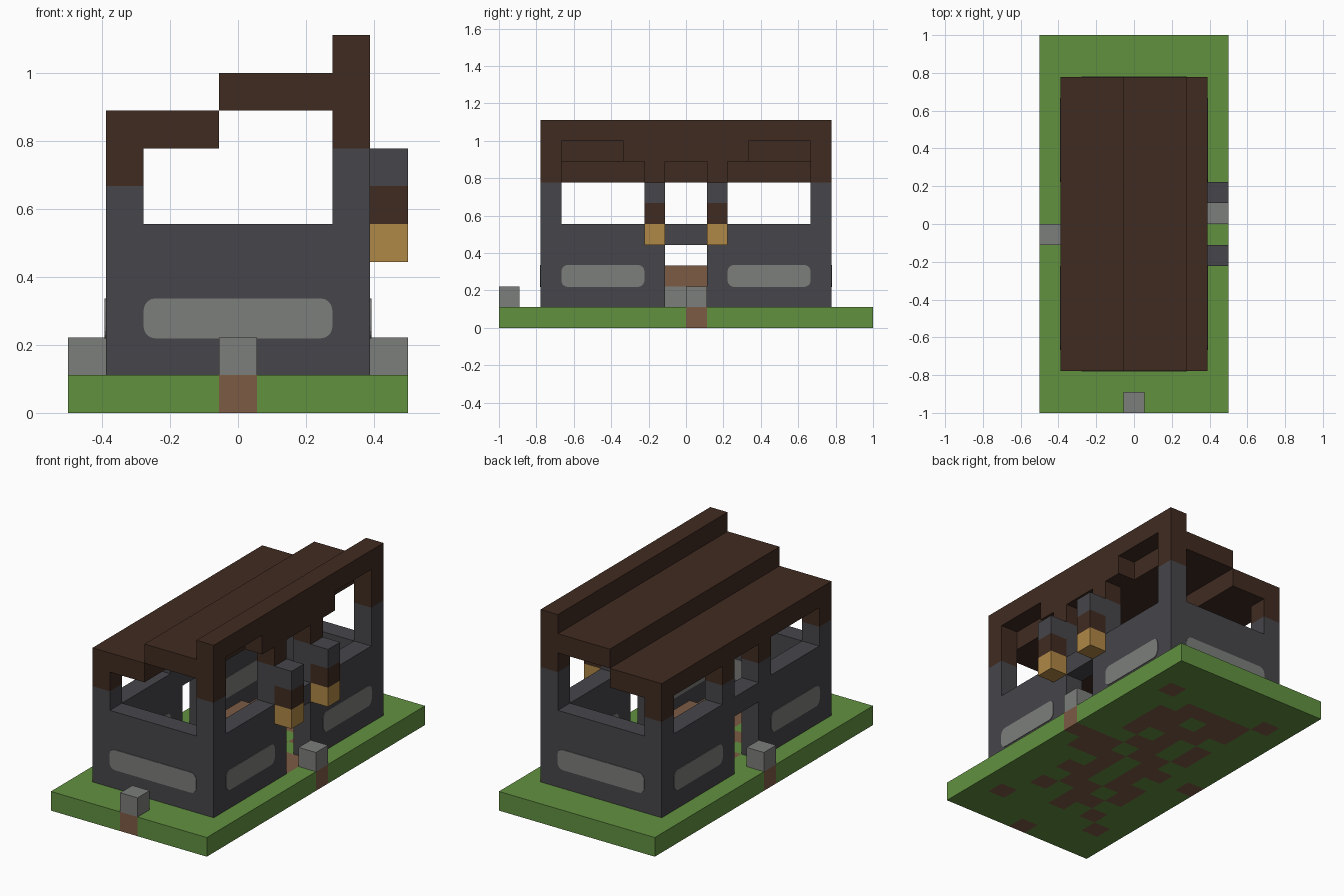
import bpy, bmesh
from mathutils import Vector, Matrix

U = 1 / 9                       # one block
ORIGIN = Vector((-0.5, -1.0, 0.0))
NX, NY = 9, 18                  # ground size in blocks

if "Cube" in bpy.data.objects:
    bpy.data.objects.remove(bpy.data.objects["Cube"], do_unlink=True)


def material(name, hex_code):
    srgb = [int(hex_code[n:n + 2], 16) / 255 for n in (0, 2, 4)]
    col = [c / 12.92 if c < 0.04045 else ((c + 0.055) / 1.055) ** 2.4 for c in srgb] + [1]
    m = bpy.data.materials.new(name)
    m.use_nodes = True
    m.diffuse_color = col
    m.node_tree.nodes["Principled BSDF"].inputs["Base Color"].default_value = col
    return m


GRASS = material("grass", "629140")
DIRT = material("dirt", "7d5b45")
WALL = material("dark stone", "46454a")
STONE = material("light stone", "7c7e7b")
WOOD = material("dark wood", "402b21")
LAMP = material("lamp gold", "b08846")


def add_box(bm, lo, hi):
    """Box between two corners given in block units."""
    a, b = Vector(lo) * U + ORIGIN, Vector(hi) * U + ORIGIN
    mat = Matrix.Translation((a + b) / 2) @ Matrix.Diagonal((*(b - a), 1))
    return bmesh.ops.create_cube(bm, size=1, matrix=mat)["verts"]


def finish(name, bm, *mats):
    me = bpy.data.meshes.new(name)
    bm.to_mesh(me)
    bm.free()
    for m in mats:
        me.materials.append(m)
    ob = bpy.data.objects.new(name, me)
    bpy.context.collection.objects.link(ob)
    return ob


def blocks(name, mat, boxes, mirror=False):
    """Boxes in one part, optionally repeated front to back."""
    bm = bmesh.new()
    for lo, hi in boxes:
        add_box(bm, lo, hi)
        if mirror:
            add_box(bm, (lo[0], NY - hi[1], lo[2]), (hi[0], NY - lo[1], hi[2]))
    return finish(name, bm, mat)


# Ground slab: grass cells with dirt patches
FLOOR = ["..#.#", "#.##.", ".##.#", "##.##", ".#.#.", "##.##",
         "#.##.", ".##.#", "#.#.#", "####.", "##.##", ".####"]


def is_dirt(i, j):
    if (i, j) in {(4, 0), (8, 9), (0, 8), (7, 8), (7, 9)}:
        return True
    if i in (1, 7) and j in (2, 15):
        return True
    return 2 <= i <= 6 and 3 <= j <= 14 and FLOOR[j - 3][6 - i] == "#"


bm = bmesh.new()
add_box(bm, (0, 0, 0), (NX, NY, 1))
for axis, count in ((0, NX), (1, NY)):
    normal = Vector((1 - axis, axis, 0))
    for n in range(1, count):
        bmesh.ops.bisect_plane(bm, geom=bm.verts[:] + bm.edges[:] + bm.faces[:],
                               plane_co=ORIGIN + normal * n * U, plane_no=normal)
bm.normal_update()
for f in bm.faces:
    cell = (f.calc_center_median() - f.normal * 0.02 - ORIGIN) / U
    f.material_index = int(is_dirt(int(cell.x), int(cell.y)))
finish("ground", bm, GRASS, DIRT)

# End walls, low and with a wide opening above
blocks("end_walls", WALL, [((2, 2, 1), (7, 3, 5))], mirror=True)

# Long walls with a doorway, lintel, corner posts and door posts
for name, i, top in (("right_wall", 1, 6), ("left_wall", 7, 7)):
    blocks(name, WALL, [((i, 2, 1), (i + 1, 8, 5)),
                        ((i, 2, 5), (i + 1, 3, top)),
                        ((i, 7, 5), (i + 1, 8, top))], mirror=True)
    blocks(name + "_lintel", WALL, [((i, 8, 4), (i + 1, 10, 5))])

# Timber post tops and stepped header under the high eave
blocks("low_post_tops", WOOD, [((1, 2, 6), (2, 3, 7)), ((1, 7, 6), (2, 8, 7))], mirror=True)
blocks("high_post_tops", WOOD, [((7, 2, 7), (8, 3, 9)), ((7, 7, 7), (8, 8, 8)),
                                ((7, 6, 8), (8, 9, 9))], mirror=True)

# Stepped roof
for name, i0, i1, k in (("low_roof", 1, 4, 7), ("middle_roof", 4, 7, 8), ("high_roof", 7, 8, 9)):
    blocks(name, WOOD, [((i0, 2, k), (i1, 16, k + 1))])


# Rounded light panels set through the walls
def panel(name, lo, hi, axis):
    bm = bmesh.new()
    add_box(bm, lo, hi)
    edges = [e for e in bm.edges
             if abs((e.verts[0].co - e.verts[1].co).normalized()[axis]) > 0.9]
    bmesh.ops.bevel(bm, geom=edges, offset=0.035, segments=4, profile=0.5, affect='EDGES')
    finish(name, bm, STONE)


E = 0.03
for name, j in (("front", 2), ("back", 15)):
    panel(name + "_panel", (2, j - E, 2 - E), (7, j + 1 + E, 3 + E), 1)
for side, i in (("right", 1), ("left", 7)):
    for end, j in (("front", 3), ("back", 11)):
        panel(f"{side}_{end}_panel", (i - E, j, 2 - E), (i + 1 + E, j + 4, 3 + E), 0)

# Hanging lanterns beside the left doorway
for name, mat, k in (("lantern_bracket", WALL, 6), ("lantern_cap", WOOD, 5), ("lantern_light", LAMP, 4)):
    blocks(name, mat, [((8, 7, k), (9, 8, k + 1))], mirror=True)

# Marker stones at the edges of the ground
for name, i, j in (("front_stone", 4, 0), ("left_stone", 8, 9), ("right_stone", 0, 8)):
    blocks(name, STONE, [((i, j, 1), (i + 1, j + 1, 2))])

# Low bench inside
blocks("bench_base", STONE, [((4, 8, 1), (5, 10, 2))])
blocks("bench_top", DIRT, [((4, 8, 2), (5, 10, 3))])
